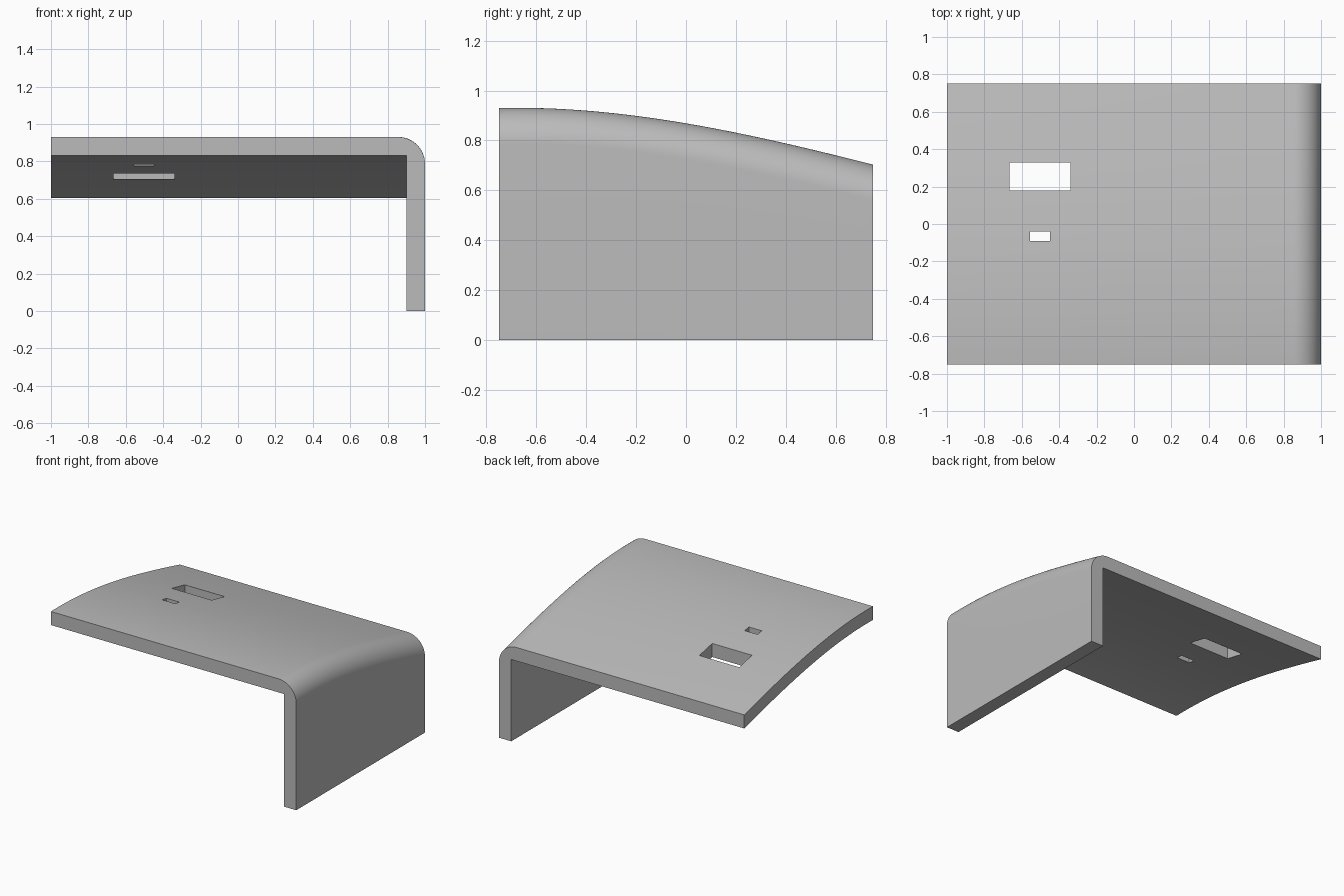
import bpy
import bmesh
import math
from mathutils import Vector
from mathutils.geometry import interpolate_bezier

default = bpy.data.objects.get("Cube")
if default:
    bpy.data.objects.remove(default, do_unlink=True)

HALF_X, HALF_Y, THICK, RADIUS = 1.0, 0.75, 0.1, 0.145

grey = bpy.data.materials.new("plain grey")
grey.use_nodes = True
colour = (0.5, 0.5, 0.5, 1)
grey.diffuse_color = colour
grey.node_tree.nodes["Principled BSDF"].inputs["Base Color"].default_value = colour


def section(top):
    """Cross-section in x and z: roof with a rounded shoulder and one leg."""
    inner = HALF_X - THICK
    pts = [(-HALF_X, top - THICK), (-HALF_X, top)]
    for i in range(17):
        a = math.pi / 2 * (1 - i / 16)
        pts.append((HALF_X - RADIUS + RADIUS * math.cos(a),
                    top - RADIUS + RADIUS * math.sin(a)))
    return pts + [(HALF_X, 0), (inner, 0), (inner, top - THICK)]


def link(name, bm):
    mesh = bpy.data.meshes.new(name)
    bmesh.ops.recalc_face_normals(bm, faces=bm.faces)
    bm.to_mesh(mesh)
    bm.free()
    mesh.materials.append(grey)
    obj = bpy.data.objects.new(name, mesh)
    bpy.context.collection.objects.link(obj)
    return obj


# Curved roof and side leg, swept from front to back
roof_line = interpolate_bezier(
    Vector((-HALF_Y, 0.93, 0)), Vector((-0.25, 0.942, 0)),
    Vector((0.25, 0.83, 0)), Vector((HALF_Y, 0.703, 0)), 33)
bm = bmesh.new()
rings = [[bm.verts.new((x, p.x, z)) for x, z in section(p.y)] for p in roof_line]
for a, b in zip(rings, rings[1:]):
    for i in range(len(a)):
        j = (i + 1) % len(a)
        bm.faces.new((a[i], a[j], b[j], b[i]))
bm.faces.new(rings[0])
bm.faces.new(rings[-1])
cover = link("curved_cover", bm)


# Rectangular slots through the roof
def cut_slot(name, x0, x1, y0, y1):
    bm = bmesh.new()
    bmesh.ops.create_cube(bm, size=1)
    bmesh.ops.scale(bm, vec=(x1 - x0, y1 - y0, 1), verts=bm.verts)
    bmesh.ops.translate(bm, vec=((x0 + x1) / 2, (y0 + y1) / 2, 0.8), verts=bm.verts)
    cutter = link(name, bm)
    cutter.hide_render = True
    mod = cover.modifiers.new(name, "BOOLEAN")
    mod.operation = "DIFFERENCE"
    mod.solver = "EXACT"
    mod.object = cutter
    bpy.ops.object.modifier_apply(modifier=name)
    bpy.data.objects.remove(cutter, do_unlink=True)


bpy.ops.object.select_all(action="DESELECT")
bpy.context.view_layer.objects.active = cover
cover.select_set(True)
cut_slot("large_slot", -0.665, -0.34, 0.18, 0.33)
cut_slot("small_slot", -0.555, -0.45, -0.09, -0.04)
bpy.ops.object.shade_smooth_by_angle(angle=math.radians(30))
